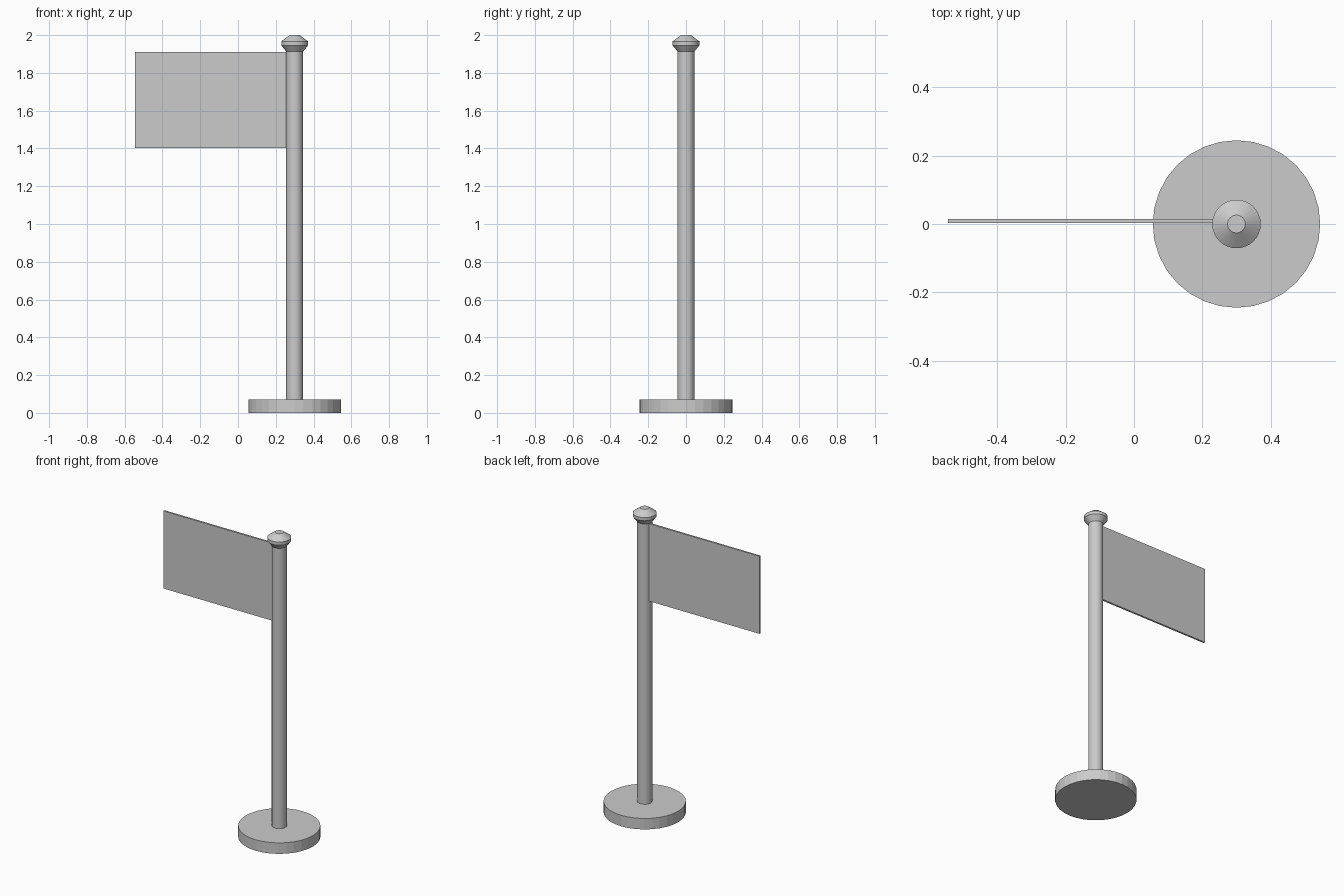
import bpy, bmesh
from math import cos, sin, pi

if "Cube" in bpy.data.objects:
    bpy.data.objects.remove(bpy.data.objects["Cube"])

AXIS_X = 0.30
SIDES = 32


def lathe(name, profile):
    """Closed turned solid from (radius, z) points, bottom to top."""
    bm = bmesh.new()
    rings = [[bm.verts.new((AXIS_X + r * cos(2 * pi * i / SIDES),
                            r * sin(2 * pi * i / SIDES), z))
              for i in range(SIDES)] for r, z in profile]
    for low, high in zip(rings, rings[1:]):
        for i in range(SIDES):
            j = (i + 1) % SIDES
            bm.faces.new((low[i], low[j], high[j], high[i]))
    bm.faces.new(rings[0][::-1])
    bm.faces.new(rings[-1])
    return finish(name, bm)


def box(name, lo, hi):
    bm = bmesh.new()
    bmesh.ops.create_cube(bm, size=1)
    for v in bm.verts:
        v.co = [(a + b) / 2 + c * (b - a) for a, b, c in zip(lo, hi, v.co)]
    return finish(name, bm)


def finish(name, bm):
    mesh = bpy.data.meshes.new(name)
    bm.to_mesh(mesh)
    bm.free()
    obj = bpy.data.objects.new(name, mesh)
    bpy.context.collection.objects.link(obj)
    return obj


# Round foot and upright pole
lathe("base", [(0.245, 0), (0.245, 0.072)])
lathe("pole", [(0.045, 0.072), (0.045, 1.913)])

# Bevelled cap on top of the pole
lathe("finial", [(0.045, 1.913), (0.071, 1.946), (0.071, 1.967), (0.026, 2.0)])

# Thin flat flag, tucked slightly into the pole
box("flag", (-0.545, 0.003, 1.402), (0.262, 0.015, 1.911))
